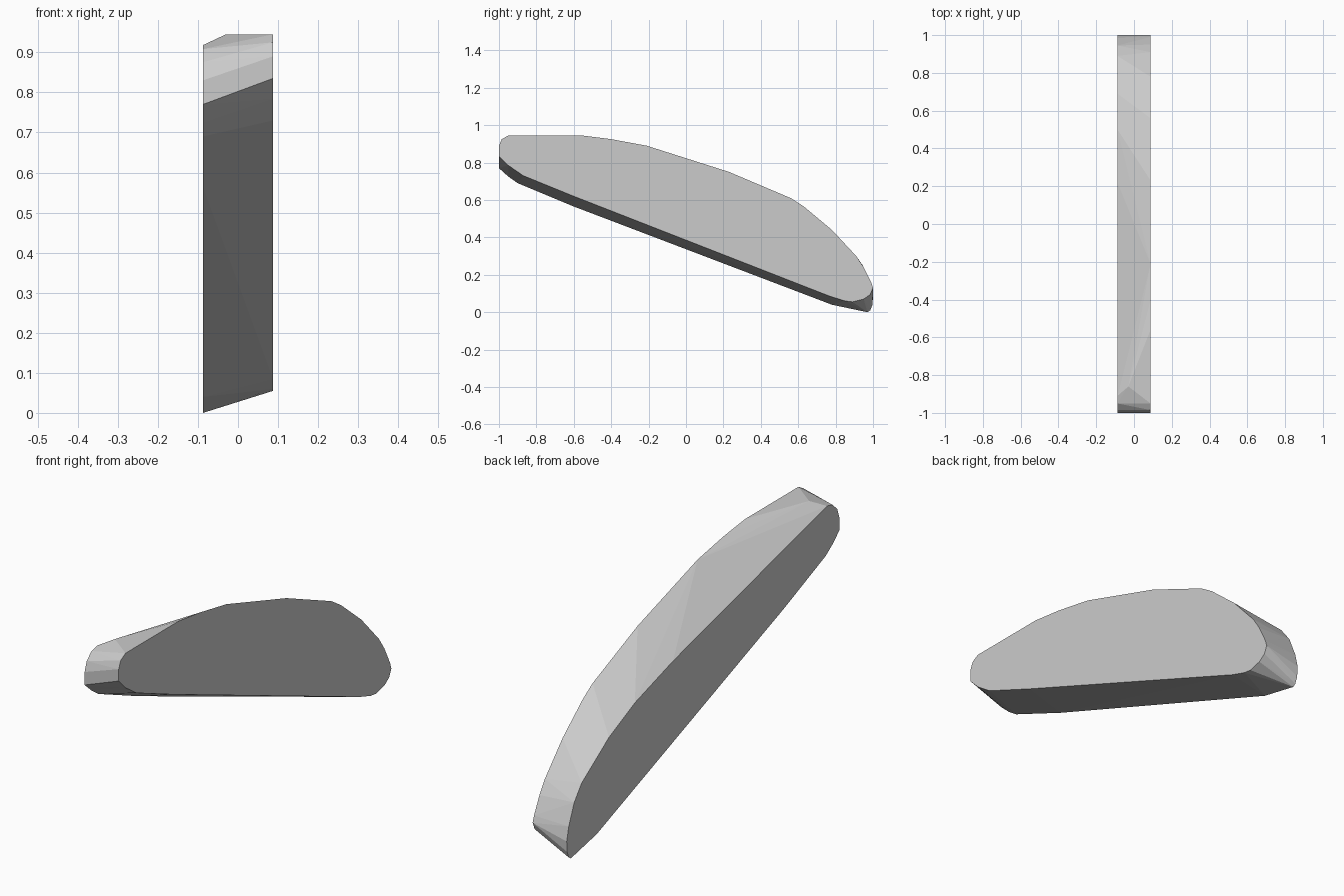
import bpy, bmesh

HALF = 0.0875

# Right-hand outline (y, z)
right = [(-0.95, 0.945), (-0.56, 0.945), (-0.4, 0.925), (-0.21, 0.89), (0.23, 0.75),
         (0.56, 0.61), (0.63, 0.565), (0.78, 0.44), (0.91, 0.30), (0.95, 0.24),
         (0.99, 0.16), (1.0, 0.13), (0.985, 0.095), (0.95, 0.07), (0.89, 0.055),
         (0.85, 0.06), (0.77, 0.085), (-0.6, 0.62), (-0.87, 0.73), (-0.95, 0.785),
         (-1.0, 0.835), (-1.0, 0.89), (-0.985, 0.925)]

# Left-hand outline, lower and straighter along the top
left = [(-0.91, 0.918), (-0.75, 0.876), (-0.25, 0.752), (0.22, 0.63), (0.50, 0.543),
        (0.69, 0.455), (0.89, 0.32), (0.945, 0.25), (0.985, 0.154), (1.0, 0.09),
        (0.997, 0.04), (0.985, 0.01), (0.97, 0.0), (0.78, 0.04), (-0.6, 0.565),
        (-0.9, 0.69), (-0.95, 0.725), (-1.0, 0.77), (-1.0, 0.83), (-0.985, 0.875),
        (-0.95, 0.908)]

# Wedge slab: hull across both outlines plus the tip of the flat top
bm = bmesh.new()
for x, outline in ((HALF, right), (-HALF, left)):
    for y, z in outline:
        bm.verts.new((x, y, z))
bm.verts.new((-0.03, -0.86, 0.945))
hull = bmesh.ops.convex_hull(bm, input=bm.verts[:])
loose = [v for v in bm.verts if not v.link_faces]
bmesh.ops.delete(bm, geom=loose, context='VERTS')
bmesh.ops.dissolve_limit(bm, angle_limit=0.01, verts=bm.verts[:], edges=bm.edges[:])
bmesh.ops.recalc_face_normals(bm, faces=bm.faces[:])

mesh = bpy.data.meshes.new("curved_slab")
bm.to_mesh(mesh)
bm.free()
slab = bpy.data.objects.new("curved_slab", mesh)
bpy.context.collection.objects.link(slab)
